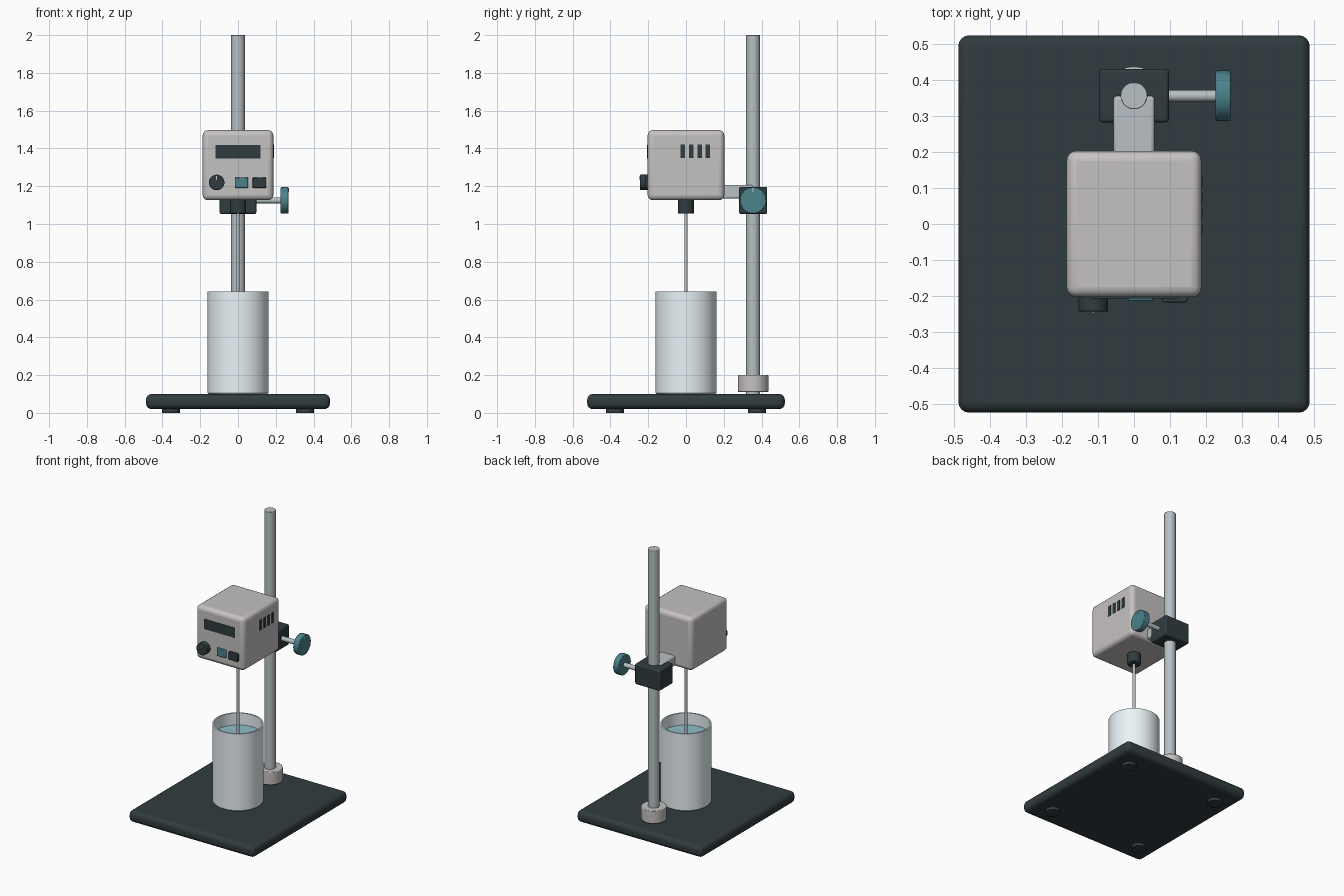
import bpy, bmesh, math
from mathutils import Matrix

if "Cube" in bpy.data.objects:
    bpy.data.objects.remove(bpy.data.objects["Cube"])


def mat(name, r, g, b):
    m = bpy.data.materials.new(name)
    m.diffuse_color = (r, g, b, 1)
    m.use_nodes = True
    m.node_tree.nodes["Principled BSDF"].inputs["Base Color"].default_value = m.diffuse_color
    return m


DARK = mat("dark_plastic", 0.03, 0.045, 0.05)
STEEL = mat("steel", 0.48, 0.53, 0.55)
SHELL = mat("warm_grey", 0.56, 0.54, 0.53)
TEAL = mat("teal", 0.07, 0.22, 0.26)
GLASS = mat("glass", 0.82, 0.9, 0.93)
WATER = mat("water", 0.28, 0.5, 0.57)
WHITE = mat("marker_white", 0.85, 0.87, 0.87)


def finish(name, bm, material, bevel=0, seg=3):
    bmesh.ops.recalc_face_normals(bm, faces=bm.faces)
    me = bpy.data.meshes.new(name)
    bm.to_mesh(me)
    bm.free()
    me.materials.append(material)
    ob = bpy.data.objects.new(name, me)
    bpy.context.collection.objects.link(ob)
    bpy.ops.object.select_all(action='DESELECT')
    ob.select_set(True)
    bpy.context.view_layer.objects.active = ob
    if bevel:
        b = ob.modifiers.new("bevel", 'BEVEL')
        b.width, b.segments = bevel, seg
        b.limit_method, b.angle_limit = 'ANGLE', math.radians(40)
    bpy.ops.object.shade_smooth_by_angle(angle=math.radians(35))
    return ob


def box(name, lo, hi, material, bevel=0, seg=3):
    bm = bmesh.new()
    bmesh.ops.create_cube(bm, size=1)
    for v in bm.verts:
        v.co = [(a + b) / 2 + c * (b - a) for a, b, c in zip(lo, hi, v.co)]
    return finish(name, bm, material, bevel, seg)


def cyl(name, centre, r, start, end, material, axis='Z', bevel=0, sides=48):
    """Cylinder along an axis; centre gives the two cross-axis coordinates."""
    bm = bmesh.new()
    bmesh.ops.create_cone(bm, cap_ends=True, segments=sides, radius1=r,
                          radius2=r, depth=abs(end - start))
    mid, (a, b) = (start + end) / 2, centre
    if axis == 'X':
        m = Matrix.Translation((mid, a, b)) @ Matrix.Rotation(math.pi / 2, 4, 'Y')
    elif axis == 'Y':
        m = Matrix.Translation((a, mid, b)) @ Matrix.Rotation(math.pi / 2, 4, 'X')
    else:
        m = Matrix.Translation((a, b, mid))
    bm.transform(m)
    return finish(name, bm, material, bevel, 2)


def lathe(name, profile, material, sides=64):
    bm = bmesh.new()
    vs = [bm.verts.new((r, 0, z)) for r, z in profile]
    es = [bm.edges.new(p) for p in zip(vs, vs[1:])]
    bmesh.ops.spin(bm, geom=vs + es, cent=(0, 0, 0), axis=(0, 0, 1),
                   angle=math.tau, steps=sides)
    bmesh.ops.remove_doubles(bm, verts=bm.verts, dist=1e-5)
    return finish(name, bm, material)


ROD_Y = 0.355

# Base plate and feet
box("base_plate", (-0.487, -0.523, 0.02), (0.487, 0.523, 0.1), DARK, 0.03, 4)
for i, (sx, sy) in enumerate([(-1, -1), (1, -1), (-1, 1), (1, 1)]):
    cyl(f"foot_{i + 1}", (sx * 0.355, sy * 0.375), 0.048, 0, 0.03, DARK, sides=32)

# Support rod and collar
cyl("support_rod", (0, ROD_Y), 0.037, 0.08, 2.0, STEEL, bevel=0.003)
cyl("rod_collar", (0, ROD_Y), 0.081, 0.11, 0.2, SHELL, bevel=0.004)

# Clamp, arm and tightening knob
box("clamp_block", (-0.097, 0.281, 1.053), (0.097, 0.43, 1.197), DARK, 0.01)
box("support_arm", (-0.057, 0.18, 1.135), (0.057, ROD_Y, 1.206), STEEL, 0.01)
cyl("clamp_screw", (ROD_Y, 1.125), 0.016, 0.09, 0.24, STEEL, 'X', sides=24)
cyl("clamp_knob", (ROD_Y, 1.125), 0.07, 0.226, 0.268, TEAL, 'X', 0.004)
box("clamp_knob_marker", (0.262, 0.352, 1.17), (0.27, 0.358, 1.19), WHITE)

# Motor housing
box("motor_housing", (-0.187, -0.203, 1.126), (0.187, 0.203, 1.497), SHELL, 0.028, 4)

# Control panel
box("display", (-0.12, -0.206, 1.348), (0.12, -0.19, 1.418), DARK)
cyl("speed_dial", (-0.113, 1.22), 0.041, -0.243, -0.19, DARK, 'Y', 0.004)
box("dial_pointer", (-0.116, -0.246, 1.232), (-0.11, -0.238, 1.254), WHITE)
box("start_button", (-0.017, -0.213, 1.19), (0.053, -0.19, 1.247), TEAL, 0.004, 2)
box("stop_button", (0.078, -0.217, 1.19), (0.148, -0.19, 1.247), DARK, 0.004, 2)

# Vent slots on the right side
for i in range(4):
    y = -0.016 + i * 0.044
    box(f"vent_slot_{i + 1}", (0.18, y - 0.012, 1.35), (0.19, y + 0.012, 1.422), DARK)

# Chuck, stirring shaft and paddle
cyl("chuck", (0, 0), 0.043, 1.055, 1.14, DARK, bevel=0.006)
cyl("stirring_shaft", (0, 0), 0.009, 0.2, 1.07, STEEL, sides=24)
cyl("paddle_hub", (0, 0), 0.02, 0.19, 0.23, STEEL, sides=24)
for i in range(2):
    s = 1 - 2 * i
    xs = sorted((s * 0.015, s * 0.09))
    box(f"paddle_blade_{i + 1}", (xs[0], -0.005, 0.19), (xs[1], 0.005, 0.23), STEEL)

# Beaker and liquid
lathe("beaker", [(0, 0.1), (0.156, 0.1), (0.162, 0.106), (0.162, 0.642),
                 (0.152, 0.642), (0.152, 0.115), (0, 0.115)], GLASS)
cyl("liquid", (0, 0), 0.151, 0.116, 0.56, WATER, sides=64)
